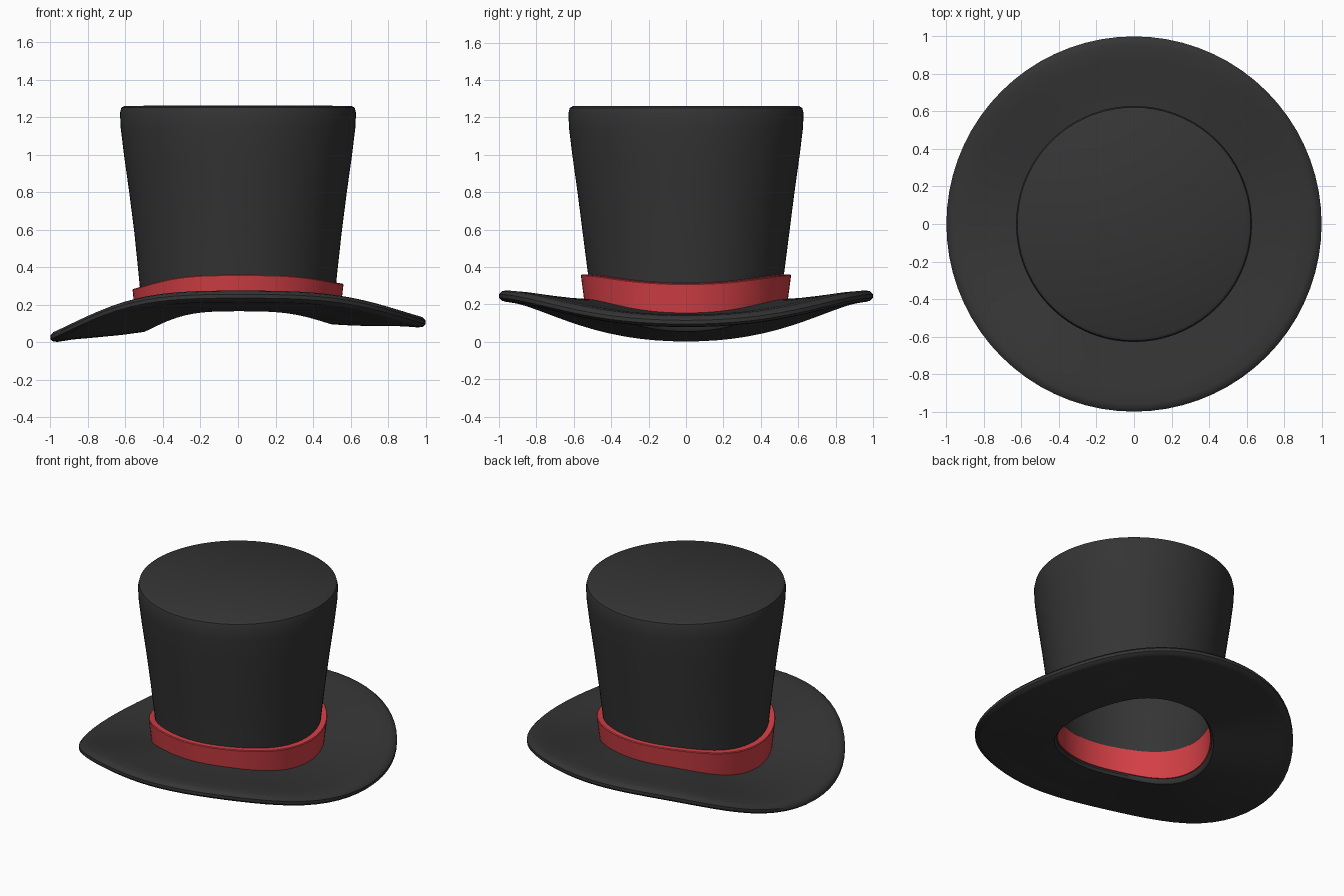
import bpy, bmesh, math

if "Cube" in bpy.data.objects:
    bpy.data.objects.remove(bpy.data.objects["Cube"])

SEG = 72


def material(name, rgb):
    m = bpy.data.materials.new(name)
    m.diffuse_color = (*rgb, 1)
    m.use_nodes = True
    m.node_tree.nodes["Principled BSDF"].inputs["Base Color"].default_value = m.diffuse_color
    return m


def saddle(r, a):
    # Dip towards the left and right sides, deeper on the left
    t = math.sin(a) ** 2
    rise = t + 0.8 * t * t * (1 - t)
    depth = 0.22 if math.cos(a) < 0 else 0.14
    return -depth * r * (1 - rise)


def lathe(name, profile, mat):
    # Closed profile of (radius, height, share of the saddle bend)
    bm = bmesh.new()
    rings = []
    for r, z, w in profile:
        ring = []
        for i in range(SEG):
            a = 2 * math.pi * i / SEG
            ring.append(bm.verts.new((r * math.cos(a), r * math.sin(a),
                                      z + w * saddle(r, a))))
        rings.append(ring)
    for k, lower in enumerate(rings):
        upper = rings[(k + 1) % len(rings)]
        if profile[k][0] == 0 and profile[(k + 1) % len(rings)][0] == 0:
            continue
        for i in range(SEG):
            j = (i + 1) % SEG
            bm.faces.new((lower[i], lower[j], upper[j], upper[i]))
    bmesh.ops.remove_doubles(bm, verts=bm.verts, dist=1e-5)
    bmesh.ops.recalc_face_normals(bm, faces=bm.faces)
    mesh = bpy.data.meshes.new(name)
    bm.to_mesh(mesh)
    bm.free()
    mesh.materials.append(mat)
    obj = bpy.data.objects.new(name, mesh)
    bpy.context.collection.objects.link(obj)
    bpy.ops.object.select_all(action='DESELECT')
    obj.select_set(True)
    bpy.context.view_layer.objects.active = obj
    bpy.ops.object.shade_smooth_by_angle(angle=math.radians(40))
    return obj


felt = material("dark_felt", (0.035, 0.035, 0.035))
ribbon = material("red_ribbon", (0.65, 0.05, 0.06))

# Curled brim with a rounded rim and a head opening
lathe("brim", [
    (0.50, 0.165, 1), (0.62, 0.175, 1), (0.75, 0.191, 1), (0.88, 0.208, 1),
    (0.96, 0.213, 1), (0.985, 0.220, 1), (1.0, 0.235, 1), (1.0, 0.255, 1),
    (0.985, 0.270, 1), (0.96, 0.275, 1), (0.88, 0.268, 1), (0.75, 0.250, 1),
    (0.62, 0.235, 1), (0.50, 0.228, 1), (0.487, 0.21, 1), (0.487, 0.18, 1),
], felt)

# Flared hollow crown
lathe("crown", [
    (0.518, 0.30, 0.65), (0.525, 0.37, 0.5), (0.552, 0.58, 0), (0.580, 0.80, 0),
    (0.608, 1.00, 0), (0.625, 1.14, 0), (0.629, 1.22, 0), (0.622, 1.25, 0),
    (0.605, 1.26, 0), (0.0, 1.262, 0),
    (0.0, 1.21, 0), (0.56, 1.205, 0), (0.578, 1.17, 0), (0.535, 0.80, 0),
    (0.49, 0.37, 0.5), (0.488, 0.30, 0.65),
], felt)

# Ribbon band around the crown's foot
lathe("hat_band", [
    (0.54, 0.19, 0.95), (0.552, 0.28, 0.8), (0.562, 0.355, 0.62),
    (0.558, 0.36, 0.62), (0.484, 0.36, 0.62), (0.480, 0.19, 0.95),
], ribbon)
